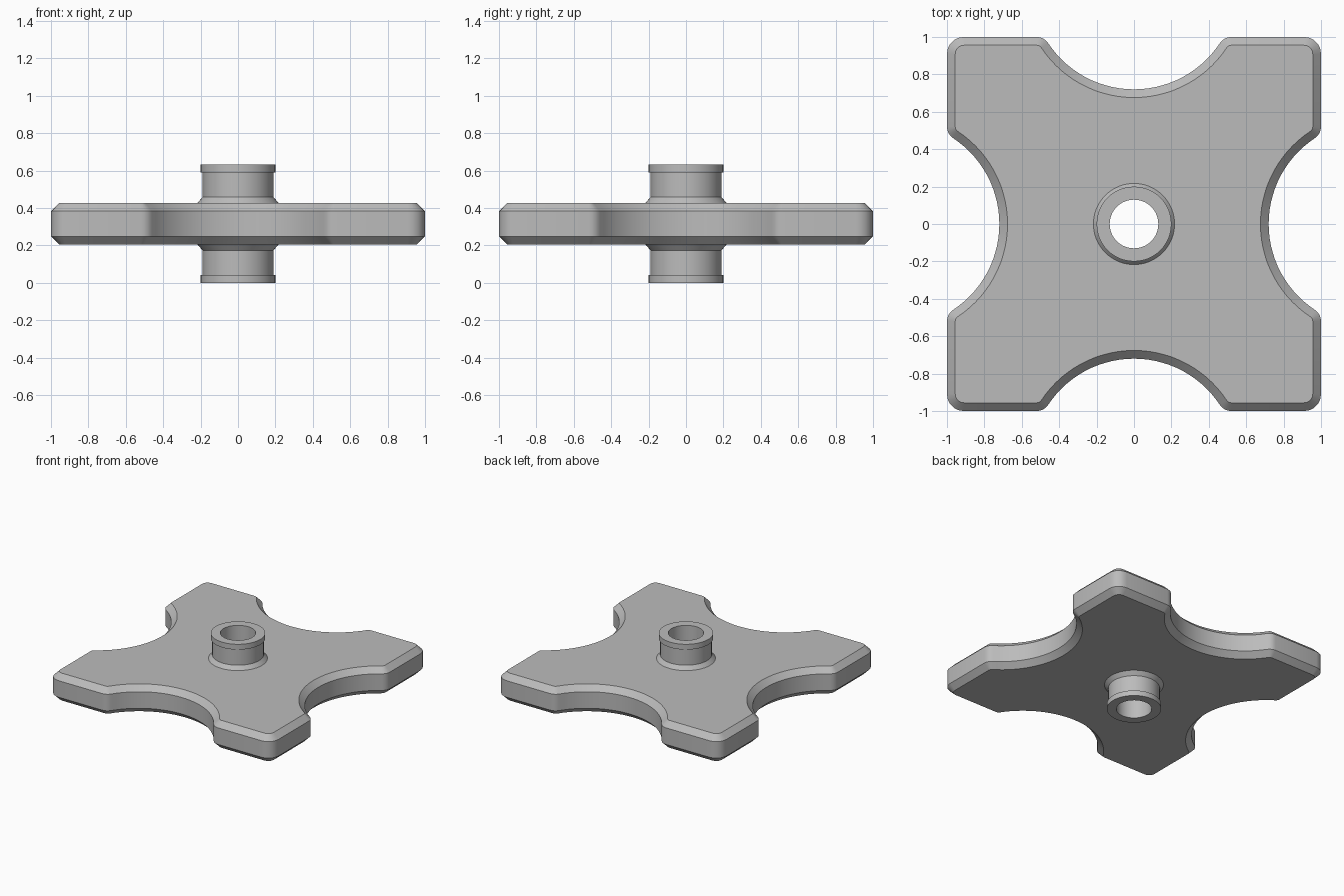
import bpy, bmesh
from math import sin, cos, pi, radians, asin
from mathutils import Vector, Matrix

cube = bpy.data.objects.get("Cube")
if cube:
    bpy.data.objects.remove(cube)

grey = bpy.data.materials.new("plain grey")
grey.use_nodes = True
colour = (0.5, 0.5, 0.5, 1)
grey.diffuse_color = colour
grey.node_tree.nodes["Principled BSDF"].inputs["Base Color"].default_value = colour

MID = 0.316       # height of the mirror plane
CHAMFER = 0.044


def arc(cx, cy, r, start, end, steps):
    """Points along an arc, angles in degrees."""
    angles = [radians(start + (end - start) * i / steps) for i in range(steps + 1)]
    return [Vector((cx + r * cos(a), cy + r * sin(a))) for a in angles]


def plate_outline():
    """Square with rounded corners and a scooped arc in each side."""
    scoop_r, scoop_y, shoulder_r = 0.55, 1.27, 0.071
    turn = 56.7
    half = arc(0, scoop_y, scoop_r, -90, -90 + turn, 14)
    shoulder_x = (scoop_r + shoulder_r) * sin(radians(turn))
    half += arc(shoulder_x, 1 - shoulder_r, shoulder_r, 90 + turn, 90, 4)[1:]
    half += arc(0.91, 0.91, 0.09, 90, 54, 2)
    left = [Vector((-p.x, p.y)) for p in reversed(half[1:])]
    side = list(reversed(left + half))
    return [Matrix.Rotation(k * pi / 2, 2) @ p for k in range(4) for p in side]


def inset(points, d):
    """Move a counter-clockwise outline inwards with mitred joints."""
    out = []
    for i, p in enumerate(points):
        a = (p - points[i - 1]).normalized()
        b = (points[(i + 1) % len(points)] - p).normalized()
        n1, n2 = Vector((-a.y, a.x)), Vector((-b.y, b.x))
        out.append(p + (n1 + n2) * d / (1 + n1.dot(n2)))
    return out


def add_ring(bm, points, z):
    verts = [bm.verts.new((p.x, p.y, z)) for p in points]
    edges = [bm.edges.new((verts[i - 1], verts[i])) for i in range(len(verts))]
    return verts, edges


def skin(bm, lower, upper):
    for i in range(len(lower)):
        bm.faces.new((lower[i - 1], lower[i], upper[i], upper[i - 1]))


def finish(bm, name):
    bmesh.ops.recalc_face_normals(bm, faces=bm.faces)
    mesh = bpy.data.meshes.new(name)
    bm.to_mesh(mesh)
    bm.free()
    mesh.materials.append(grey)
    obj = bpy.data.objects.new(name, mesh)
    bpy.context.collection.objects.link(obj)
    bpy.ops.object.select_all(action='DESELECT')
    obj.select_set(True)
    bpy.context.view_layer.objects.active = obj
    bpy.ops.object.shade_smooth_by_angle(angle=radians(25))


# Chamfered four-armed plate, open in the middle for the hub
bm = bmesh.new()
outer = plate_outline()
inner = inset(outer, CHAMFER)
bore = arc(0, 0, 0.16, 0, 352.5, 47)
half_height = 0.111
wall = half_height - CHAMFER
rings = [add_ring(bm, pts, MID + z) for pts, z in (
    (inner, -half_height), (outer, -wall), (outer, wall), (inner, half_height))]
for low, high in zip(rings, rings[1:]):
    skin(bm, low[0], high[0])
bores = [add_ring(bm, bore, MID + s * half_height) for s in (-1, 1)]
skin(bm, bores[0][0], bores[1][0])
for rim, hole, up in ((rings[0], bores[0], -1), (rings[3], bores[1], 1)):
    bmesh.ops.triangle_fill(bm, edges=rim[1] + hole[1], use_beauty=True,
                            normal=(0, 0, up))
# Merge the flat triangles into large faces
bmesh.ops.dissolve_limit(bm, angle_limit=radians(0.5), verts=[], edges=[
    e for e in bm.edges if len(e.link_faces) == 2
    and all(abs(f.normal.z) > 0.99 for f in e.link_faces)])
finish(bm, "scooped_plate")

# Hollow hub with end lips and sloped collars, mirrored about the plate
bm = bmesh.new()
top = [(0.217, 0.111), (0.19, 0.142), (0.19, 0.273), (0.2, 0.273),
       (0.2, MID), (0.13, MID)]
profile = top + [(r, -z) for r, z in reversed(top)]
loops = [add_ring(bm, arc(0, 0, r, 0, 352.5, 47), MID + z)[0] for r, z in profile]
for i in range(len(loops)):
    skin(bm, loops[i - 1], loops[i])
finish(bm, "hollow_hub")
